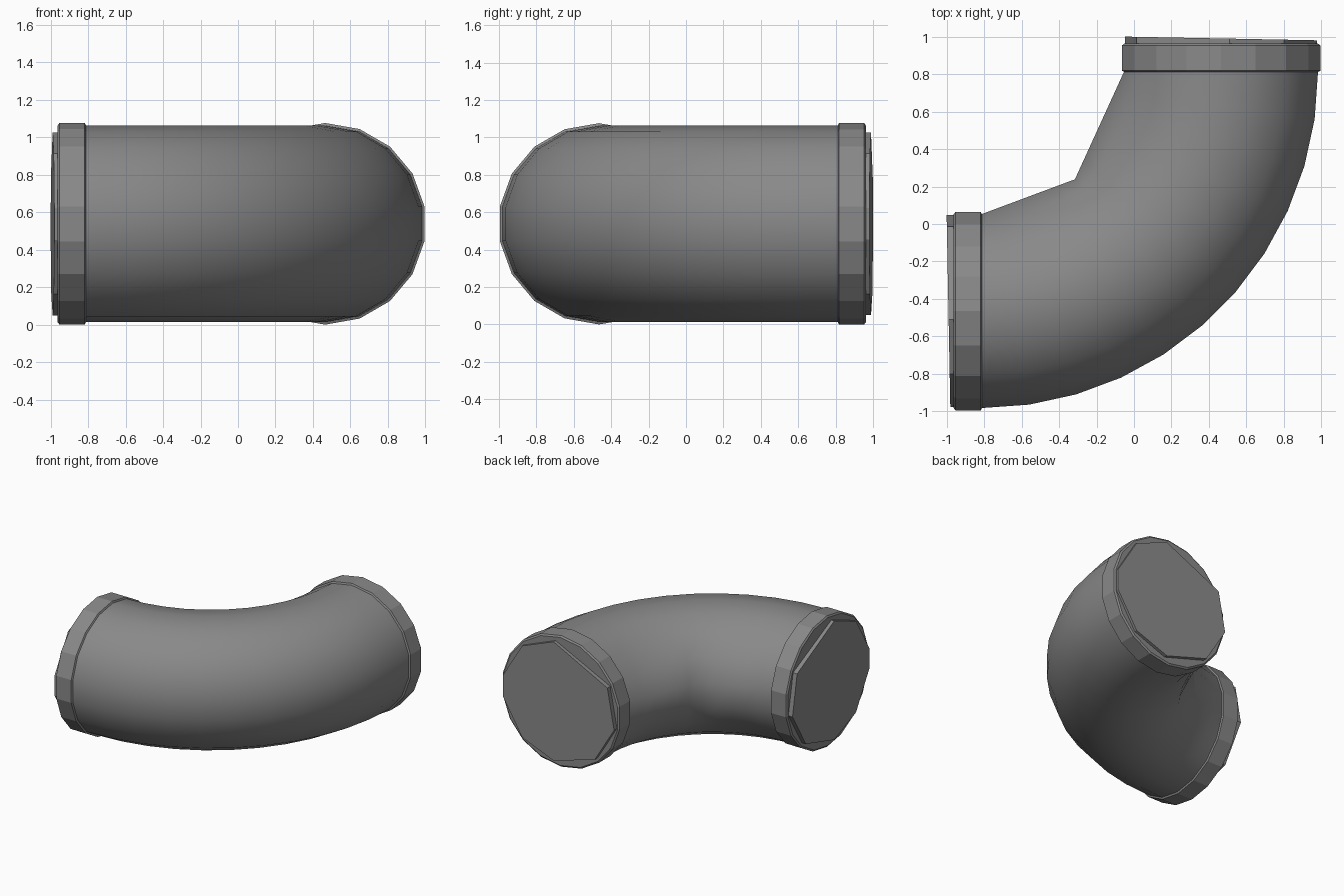
import bpy
import math

if "Cube" in bpy.data.objects:
    bpy.data.objects.remove(bpy.data.objects["Cube"], do_unlink=True)

# Bend centre, bend radius and pipe axis height
CX, CY, BEND, CZ = -0.815, 0.815, 1.28, 0.538
SIDES, SEGS, KNEE = 18, 11, 5
ANGLES = [10 + 360 / SIDES * k for k in range(SIDES)]

grey = bpy.data.materials.new("pipe grey")
grey.use_nodes = True
COLOUR = (0.25, 0.25, 0.25, 1)
grey.diffuse_color = COLOUR
grey.node_tree.nodes["Principled BSDF"].inputs["Base Color"].default_value = COLOUR


def place(turn, rho, z, push=0):
    """Point on the bend at angle turn, pushed straight along the pipe axis."""
    s, c = math.sin(turn), math.cos(turn)
    return (CX + rho * s + push * c, CY - rho * c + push * s, CZ + z)


def skin(name, rings):
    """Join rings of points into a closed tube with flat ends."""
    n = len(rings[0])
    verts = [p for ring in rings for p in ring]
    faces = [(i * n + k, i * n + (k + 1) % n, (i + 1) * n + (k + 1) % n, (i + 1) * n + k)
             for i in range(len(rings) - 1) for k in range(n)]
    faces += [tuple(reversed(range(n))), tuple(range(len(verts) - n, len(verts)))]
    mesh = bpy.data.meshes.new(name)
    mesh.from_pydata(verts, [], faces)
    mesh.materials.append(grey)
    obj = bpy.data.objects.new(name, mesh)
    bpy.context.collection.objects.link(obj)
    bpy.ops.object.select_all(action='DESELECT')
    obj.select_set(True)
    bpy.context.view_layer.objects.active = obj
    # Consistent outward normals
    bpy.ops.object.mode_set(mode='EDIT')
    bpy.ops.mesh.select_all(action='SELECT')
    bpy.ops.mesh.normals_make_consistent(inside=False)
    bpy.ops.object.mode_set(mode='OBJECT')
    return obj


# Curved pipe body; its inner edge follows two straight chords
def elbow_ring(i):
    turn = math.radians(90 * i / SEGS)
    a, b = (0, KNEE) if i <= KNEE else (KNEE, SEGS)
    half = math.radians(90 * (b - a) / SEGS / 2)
    mid = math.radians(90 * (a + b) / SEGS / 2)
    chord = math.cos(half) / math.cos(turn - mid)
    ring = []
    for deg in ANGLES:
        t = math.radians(deg)
        weight = 1 if abs(deg - 180) < 15 else 0.4 if abs(deg - 180) < 35 else 0
        rho = BEND + 0.525 * math.cos(t)
        ring.append(place(turn, rho * (1 + weight * (chord - 1)), 0.525 * math.sin(t)))
    return ring


skin("elbow_pipe", [elbow_ring(i) for i in range(SEGS + 1)])
bpy.ops.object.shade_smooth_by_angle(angle=math.radians(40))

# Flat-sided collar and slightly tilted end plate on each mouth
COLLAR = [(-0.005, 0.522), (0.003, 0.538), (0.138, 0.538), (0.147, 0.525)]
PLATE = [10, 50, 85, 150, 190, 230, 275, 310, 350]
for label, turn, sign in (("left_x", 0, -1), ("back_y", math.pi / 2, 1)):
    rings = []
    for push, r in COLLAR:
        rings.append([place(turn, BEND + r * math.cos(math.radians(d)),
                            r * math.sin(math.radians(d)), sign * push) for d in ANGLES])
    skin("collar_" + label, rings)

    rings = []
    for push, tilt in ((0.14, 0), (0.175, 0.01)):
        ring = []
        for d in PLATE:
            u, v = math.cos(math.radians(d)), math.sin(math.radians(d))
            ring.append(place(turn, BEND + 0.52 * u, 0.49 * v, sign * (push - tilt * u)))
        rings.append(ring)
    skin("end_plate_" + label, rings)
